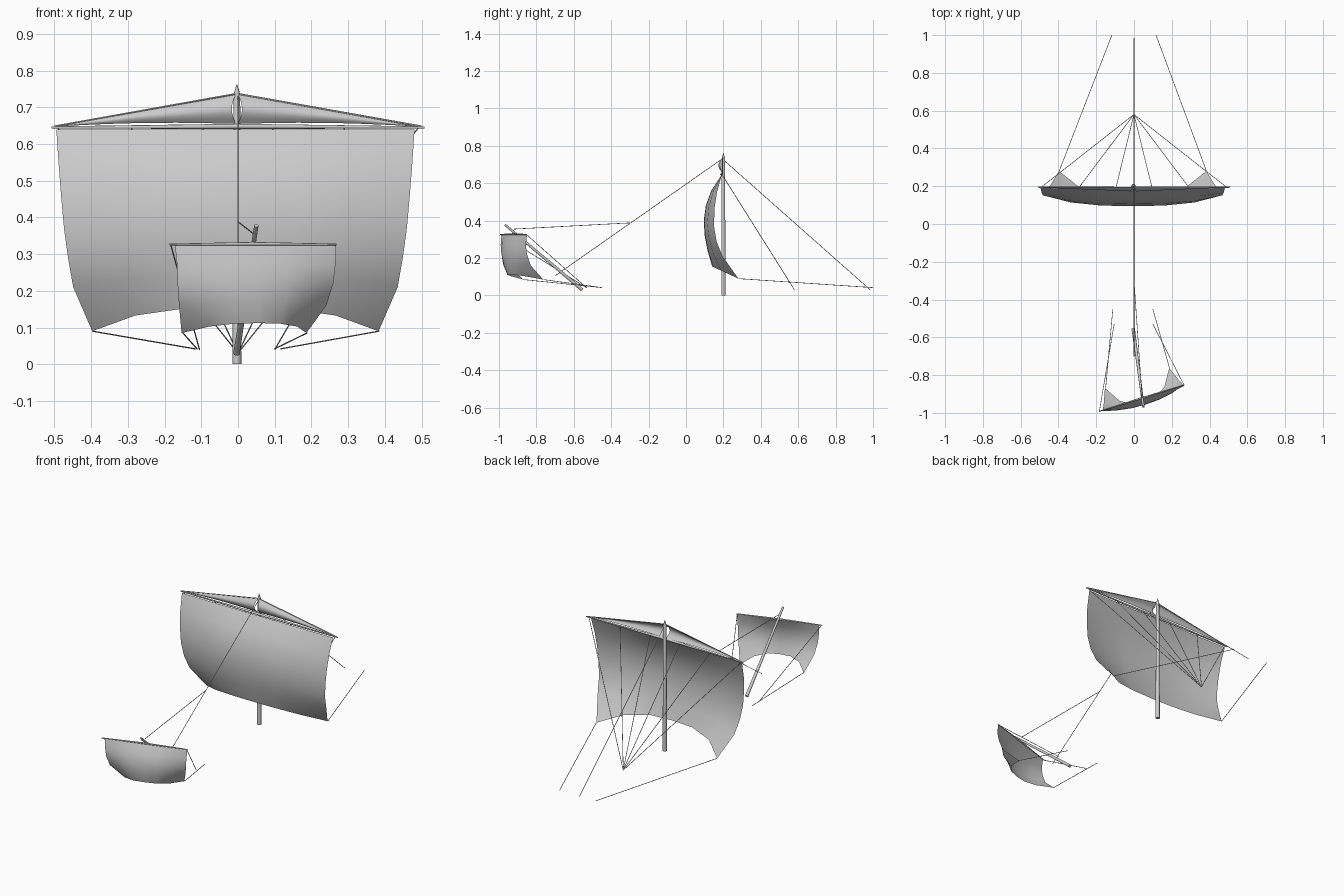
import bpy, math
from mathutils import Vector, Matrix

if "Cube" in bpy.data.objects:
    bpy.data.objects.remove(bpy.data.objects["Cube"])


def make_mesh(name, verts, faces, smooth=True):
    me = bpy.data.meshes.new(name)
    me.from_pydata(verts, [], faces)
    ob = bpy.data.objects.new(name, me)
    bpy.context.collection.objects.link(ob)
    for p in me.polygons:
        p.use_smooth = smooth
    return ob


def spar(name, stations, sides=8):
    """Straight or tapered pole through (point, radius) stations."""
    pts = [Vector(p) for p, r in stations]
    q = (pts[-1] - pts[0]).to_track_quat('Z', 'Y')
    verts = []
    for p, (_, r) in zip(pts, stations):
        for i in range(sides):
            a = 2 * math.pi * i / sides
            verts.append(p + q @ Vector((r * math.cos(a), r * math.sin(a), 0)))
    faces = [(k * sides + i, k * sides + (i + 1) % sides,
              (k + 1) * sides + (i + 1) % sides, (k + 1) * sides + i)
             for k in range(len(pts) - 1) for i in range(sides)]
    n = len(verts)
    faces += [tuple(range(sides))[::-1], tuple(range(n - sides, n))]
    ob = make_mesh(name, verts, faces)
    bpy.context.view_layer.objects.active = ob
    ob.select_set(True)
    bpy.ops.object.shade_smooth_by_angle(angle=math.radians(50))
    ob.select_set(False)
    return ob


def rope(name, a, b, r=0.0018):
    return spar(name, [(a, r), (b, r)], 5)


def grid_faces(rows, cols):
    return [(j * cols + i, (j + 1) * cols + i, (j + 1) * cols + i + 1, j * cols + i + 1)
            for j in range(rows - 1) for i in range(cols - 1)]


def square_sail(name, origin, angle, rows):
    """rows: edge z, half width, edge y, centre z, centre y (y points aft)."""
    us = (-1, -0.7, -0.35, 0, 0.35, 0.7, 1)
    m = Matrix.Translation((*origin, 0)) @ Matrix.Rotation(angle, 4, 'Z')
    verts = []
    for ze, hw, ye, zc, yc in rows:
        for u in us:
            w = abs(u) ** 3
            verts.append(m @ Vector((u * hw, yc + (ye - yc) * w, zc + (ze - zc) * w)))
    return make_mesh(name, verts, grid_faces(len(rows), len(us)))


# main mast with pointed tip
spar("main_mast", [((-0.003, 0.2, 0), 0.012), ((-0.003, 0.2, 0.735), 0.009),
                   ((-0.003, 0.2, 0.762), 0.001)], 10)

# main yard, tapered to both ends
spar("main_yard", [((-0.508, 0.195, 0.645), 0.003), ((0, 0.19, 0.648), 0.007),
                   ((0.508, 0.195, 0.645), 0.003)])

# main sail
square_sail("main_sail", (-0.007, 0), 0, [
    (0.64, 0.488, 0.19, 0.64, 0.187),
    (0.55, 0.482, 0.165, 0.56, 0.135),
    (0.46, 0.475, 0.152, 0.48, 0.106),
    (0.37, 0.467, 0.150, 0.40, 0.095),
    (0.29, 0.456, 0.163, 0.32, 0.100),
    (0.21, 0.442, 0.195, 0.24, 0.115),
    (0.09, 0.390, 0.280, 0.155, 0.140)])

# two triangular topsails either side of the mast
for side, label in ((-1, "left"), (1, "right")):
    tip = Vector((0.49, 0.193, 0.648))
    verts = []
    S, V = 6, 6
    for j in range(V + 1):
        v = j / V
        b = math.sin(math.pi * v)
        inner = Vector((0.003 + 0.011 * b, 0.195 - 0.022 * b, 0.655 + 0.08 * v))
        for i in range(S + 1):
            s = 0.01 + 0.99 * i / S
            p = tip.lerp(inner, s)
            p.z += 0.006 * math.sin(math.pi * s) * (1 - v)
            verts.append((p.x * side - 0.003, p.y, p.z))
    make_mesh("topsail_" + label, verts, grid_faces(V + 1, S + 1))

# foremast raking forward, with its angled yard and sail
spar("fore_mast", [((-0.004, -0.555, 0.03), 0.009), ((0.05, -0.968, 0.378), 0.006)], 10)
spar("fore_yard", [((-0.186, -0.992, 0.326), 0.0025), ((0.04, -0.922, 0.328), 0.005),
                   ((0.268, -0.851, 0.326), 0.0025)])
square_sail("fore_sail", (0.048, -0.918), math.atan2(0.141, 0.454), [
    (0.325, 0.230, 0, 0.325, 0),
    (0.27, 0.226, -0.006, 0.275, -0.025),
    (0.22, 0.222, 0.002, 0.23, -0.038),
    (0.16, 0.210, 0.027, 0.17, -0.040),
    (0.085, 0.178, 0.107, 0.112, -0.025)])

# stays
rope("forestay", (0, 0.2, 0.735), (0, -0.7, 0.105))
rope("backstay", (0, 0.2, 0.725), (0, 0.985, 0.03))
rope("foremast_stay", (0.043, -0.92, 0.355), (0, -0.3, 0.388))

# fan of lines from main yard to the deck
for i, x in enumerate((-0.49, -0.29, -0.095, 0.095, 0.29, 0.49)):
    rope(f"yard_line_{i}", (x, 0.195, 0.642), (0, 0.58, 0.03))

# lifts and sheets of the main sail
for s, label in ((-1, "left"), (1, "right")):
    rope("lift_" + label, (-0.003, 0.195, 0.737), (s * 0.5, 0.195, 0.648), 0.0025)
    rope("main_sheet_" + label, (s * 0.39 - 0.006, 0.28, 0.09), (s * 0.117, 1.0, 0.042))

# braces and sheets of the fore sail
rope("fore_brace_left", (-0.183, -0.99, 0.325), (-0.105, -0.53, 0.04))
rope("fore_brace_right", (0.265, -0.852, 0.325), (0.1, -0.53, 0.04))
rope("fore_sheet_left", (-0.15, -0.87, 0.085), (-0.112, -0.45, 0.042))
rope("fore_sheet_right", (0.188, -0.762, 0.085), (0.1, -0.45, 0.042))
